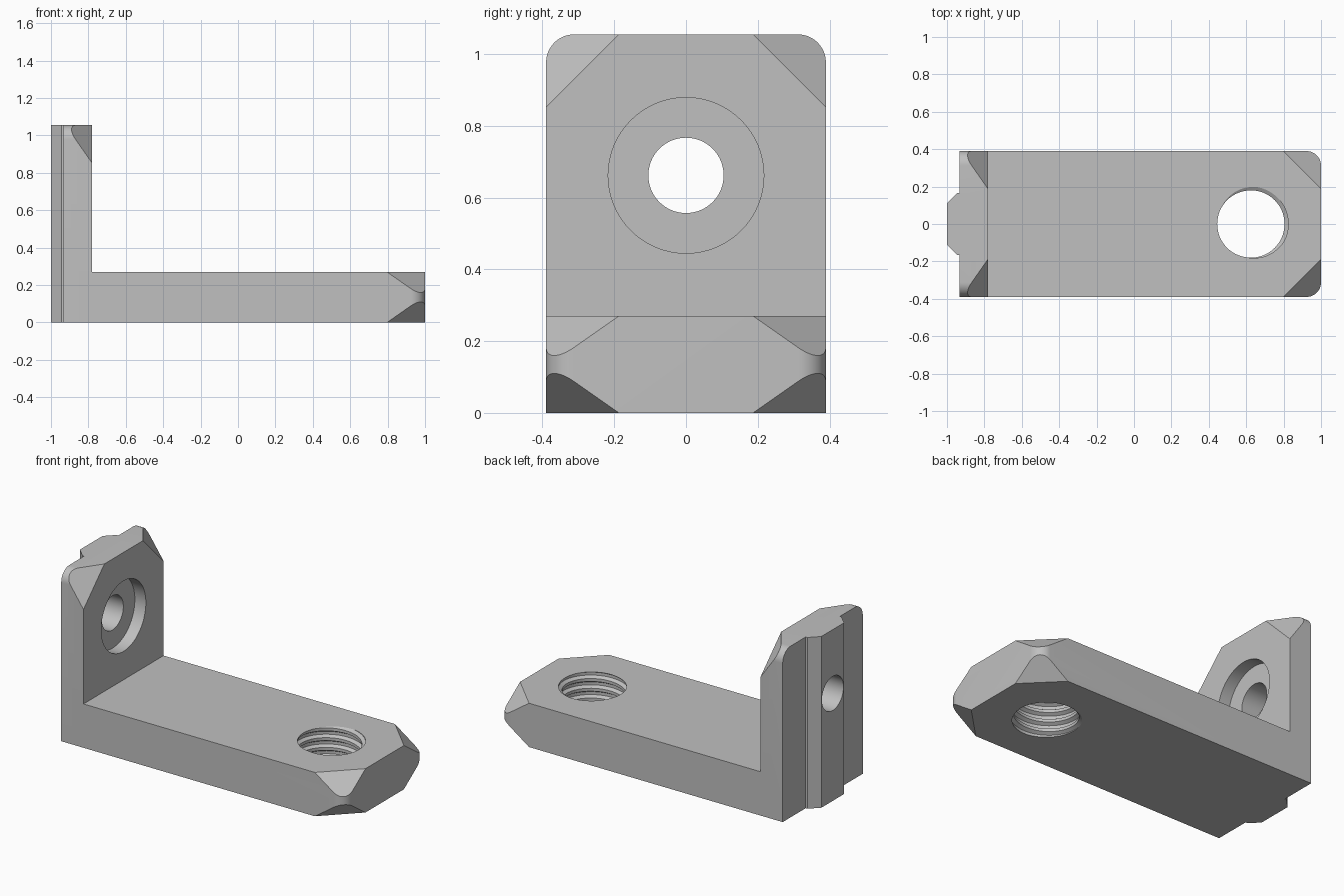
import bpy, bmesh, math
from mathutils import Vector

if "Cube" in bpy.data.objects:
    bpy.data.objects.remove(bpy.data.objects["Cube"])

HALF, THICK, TOP = 0.39, 0.27, 1.055      # half width, arm thickness, plate height
BACK, INNER, ROUND = -0.932, -0.78, 0.078  # plate rear and front faces, corner radius
HOLE_X, HOLE_Z = 0.625, 0.662

grey = bpy.data.materials.new("plain grey")
grey.diffuse_color = (0.53, 0.53, 0.53, 1)
grey.use_nodes = True
grey.node_tree.nodes["Principled BSDF"].inputs["Base Color"].default_value = grey.diffuse_color


def finish(bm, name):
    bmesh.ops.recalc_face_normals(bm, faces=bm.faces)
    mesh = bpy.data.meshes.new(name)
    bm.to_mesh(mesh)
    bm.free()
    mesh.materials.append(grey)
    obj = bpy.data.objects.new(name, mesh)
    bpy.context.collection.objects.link(obj)
    return obj


def prism(points, direction):
    bm = bmesh.new()
    face = bm.faces.new([bm.verts.new(p) for p in points])
    out = bmesh.ops.extrude_face_region(bm, geom=[face])
    verts = [v for v in out["geom"] if isinstance(v, bmesh.types.BMVert)]
    bmesh.ops.translate(bm, vec=direction, verts=verts)
    return bm


def rounded_end(start, end):
    """Outline (along, across) with the two corners at the far end rounded."""
    pts = [(start, -HALF)]
    for side, first in ((-1, -90), (1, 0)):
        for i in range(13):
            a = math.radians(first + 90 * i / 12)
            pts.append((end - ROUND + ROUND * math.cos(a),
                        side * (HALF - ROUND) + ROUND * math.sin(a)))
    return pts + [(start, HALF)]


def slice_off(bm, point, normal):
    cut = bmesh.ops.bisect_plane(bm, geom=bm.verts[:] + bm.edges[:] + bm.faces[:],
                                 plane_co=point, plane_no=Vector(normal).normalized(),
                                 clear_outer=True)
    edges = [e for e in cut["geom_cut"] if isinstance(e, bmesh.types.BMEdge)]
    bmesh.ops.edgeloop_fill(bm, edges=edges)


def boolean(target, tool, operation):
    mod = target.modifiers.new(operation.lower(), "BOOLEAN")
    mod.object, mod.operation, mod.solver = tool, operation, "EXACT"
    bpy.context.view_layer.objects.active = target
    bpy.ops.object.modifier_apply(modifier=mod.name)
    bpy.data.objects.remove(tool)


def cross_hole(x0, x1, radius):
    pts = [(x0, radius * math.cos(2 * math.pi * i / 64),
            HOLE_Z + radius * math.sin(2 * math.pi * i / 64)) for i in range(64)]
    return finish(prism(pts, (x1 - x0, 0, 0)), "bore_cutter")


def thread_cutter():
    """Helical screw form, sheared so every ridge follows the helix."""
    n, pitch, turns, phase = 64, 0.06, 9, 0.233
    profile = [(0.0, 0.18), (0.3, 0.18), (0.5, 0.2), (0.8, 0.2)]
    k = len(profile)
    bm = bmesh.new()
    rows = k * turns
    grid = {}
    for i in range(n):
        a = 2 * math.pi * i / n
        # the first column carries one more turn to close the seam
        for j in range(rows + (k if i == 0 else 0) + 1):
            u, r = profile[j % k]
            z = (j // k + u + i / n - phase - 2) * pitch
            grid[i, j] = bm.verts.new((HOLE_X + r * math.cos(a), r * math.sin(a), z))

    def at(i, j):
        return grid[i, j] if i < n else grid[0, j + k]

    for i in range(n):
        for j in range(rows):
            bm.faces.new((at(i, j), at(i + 1, j), at(i + 1, j + 1), at(i, j + 1)))
    for j in (0, rows):
        loop = [at(i, j) for i in range(n + 1)] + [grid[0, j + m] for m in range(k - 1, 0, -1)]
        middle = bm.verts.new((HOLE_X, 0, loop[n // 2].co.z))
        for p, q in zip(loop, loop[1:] + loop[:1]):
            bm.faces.new((p, q, middle))
    return finish(bm, "thread_cutter")


# Horizontal arm: rounded end, four sloped corner cuts
bm = prism([(x, y, 0) for x, y in rounded_end(-0.85, 1)], (0, 0, THICK))
for side in (-1, 1):
    for z, up in ((THICK, 1), (0, -1)):
        slice_off(bm, (1, side * 0.187, z), (1, side, up / 0.7))
bracket = finish(bm, "angle_bracket")

# Upright plate: rounded top, two sloped corner cuts on the inner side
bm = prism([(BACK, y, z) for z, y in rounded_end(0, TOP)], (INNER - BACK, 0, 0))
for side in (-1, 1):
    slice_off(bm, (INNER, side * 0.187, TOP), (1 / 0.7, side, 1))
boolean(bracket, finish(bm, "upright_plate"), "UNION")

# Slot rail along the rear of the plate
half_rail = [(-0.88, 0.166), (-0.944, 0.166), (-1, 0.11)]
outline = half_rail + [(x, -y) for x, y in reversed(half_rail)]
rail = finish(prism([(x, y, 0) for x, y in outline], (0, 0, TOP)), "slot_rail")
boolean(bracket, rail, "UNION")

# Screw hole with counterbore, and threaded hole
boolean(bracket, cross_hole(-1.1, -0.7, 0.105), "DIFFERENCE")
boolean(bracket, cross_hole(INNER - 0.075, -0.7, 0.217), "DIFFERENCE")
boolean(bracket, thread_cutter(), "DIFFERENCE")

bpy.ops.object.select_all(action="DESELECT")
bracket.select_set(True)
bpy.context.view_layer.objects.active = bracket
bpy.ops.object.shade_smooth_by_angle(angle=math.radians(20))
